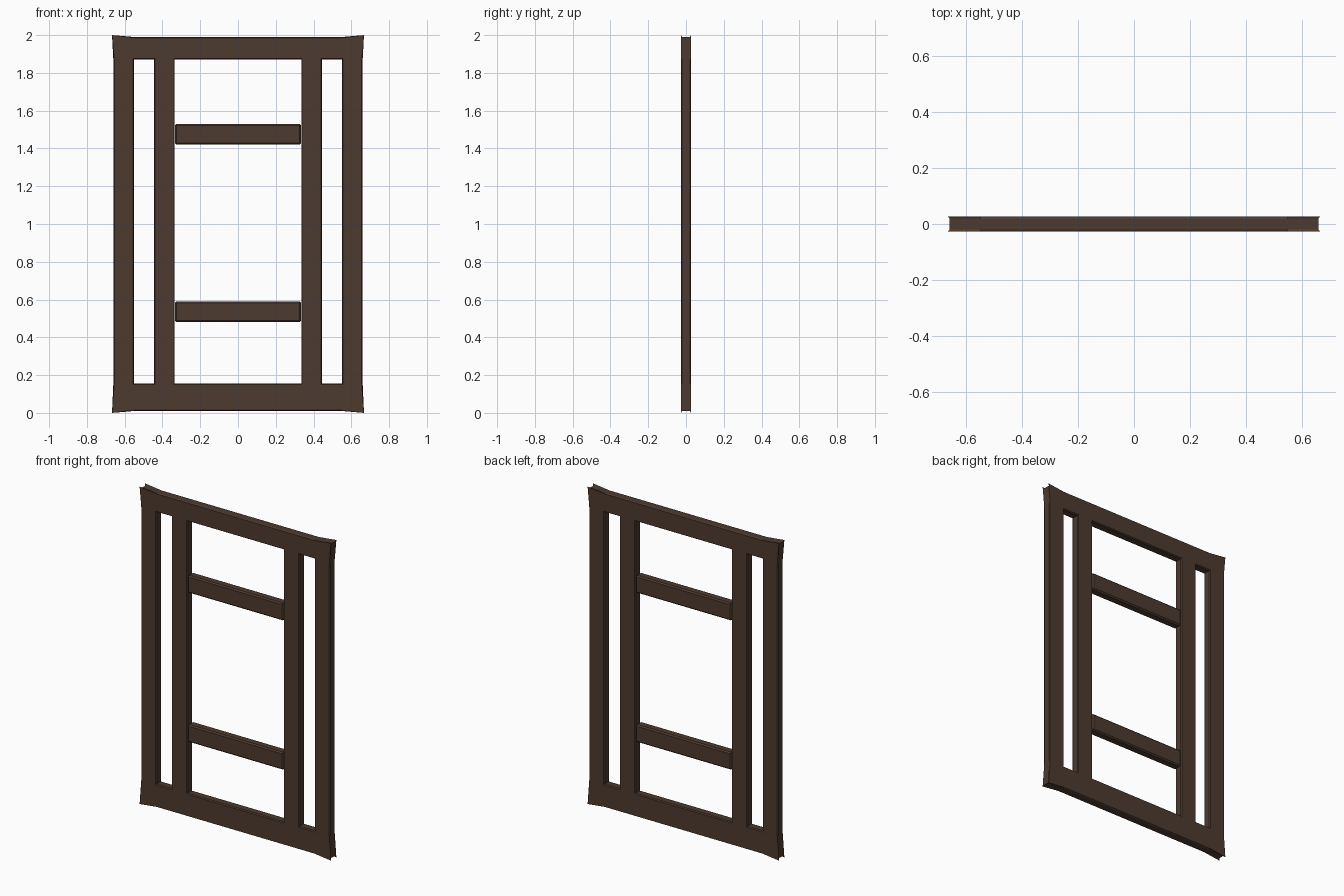
import bpy, bmesh

if "Cube" in bpy.data.objects:
    bpy.data.objects.remove(bpy.data.objects["Cube"])

wood = bpy.data.materials.new("dark_wood")
wood.diffuse_color = (0.075, 0.043, 0.029, 1)
wood.use_nodes = True
wood.node_tree.nodes["Principled BSDF"].inputs["Base Color"].default_value = wood.diffuse_color

XS = [-0.66, -0.55, -0.445, -0.335, 0.335, 0.445, 0.55, 0.66]
ZS = [0.01, 0.155, 1.87, 1.99]
DEPTHS = [-0.027, -0.02, 0.02, 0.027]
NX, NZ = len(XS) - 1, len(ZS) - 1


def solid(i, k):
    return 0 <= i < NX and 0 <= k < NZ and not (k == 1 and i in (1, 3, 5))


def corner(i, k, layer):
    x, z = XS[i], ZS[k]
    face = layer in (0, 3)
    end_x, end_z = i in (0, NX), k in (0, NZ)
    sx = -1 if i == 0 else 1
    sz = -1 if k == 0 else 1
    if face:
        # Flared points on the outer corners, chamfers elsewhere
        if end_x and end_z:
            x, z = sx * 0.667, (0.0 if k == 0 else 2.0)
        else:
            if end_x:
                x -= sx * 0.005
            if end_z:
                z -= sz * 0.004
            if not end_x and not end_z:
                x += -0.005 if i % 2 else 0.005
                z += -0.005 if k == 1 else 0.005
    return (x, DEPTHS[layer], z)


# Outer frame with inner uprights: two pierced faces joined by chamfered walls
bm = bmesh.new()
cache = {}


def vert(i, k, layer):
    key = (i, k, layer)
    if key not in cache:
        cache[key] = bm.verts.new(corner(i, k, layer))
    return cache[key]


for i in range(NX):
    for k in range(NZ):
        if not solid(i, k):
            continue
        loop = [(i, k), (i + 1, k), (i + 1, k + 1), (i, k + 1)]
        bm.faces.new([vert(*p, 0) for p in loop])
        bm.faces.new([vert(*p, 3) for p in reversed(loop)])
        neighbours = [(i, k - 1), (i + 1, k), (i, k + 1), (i - 1, k)]
        for n, other in enumerate(neighbours):
            if not solid(*other):
                a, b = loop[n], loop[(n + 1) % 4]
                for d in range(3):
                    bm.faces.new([vert(*b, d), vert(*a, d),
                                  vert(*a, d + 1), vert(*b, d + 1)])
bmesh.ops.recalc_face_normals(bm, faces=bm.faces)
mesh = bpy.data.meshes.new("frame")
bm.to_mesh(mesh)
bm.free()
mesh.materials.append(wood)
frame = bpy.data.objects.new("frame", mesh)
bpy.context.collection.objects.link(frame)

# Cross rails spanning the centre opening
for name, z in (("lower_rail", 0.535), ("upper_rail", 1.475)):
    bpy.ops.mesh.primitive_cube_add(size=1, location=(0, 0, z))
    rail = bpy.context.object
    rail.name = name
    rail.scale = (0.668, 0.054, 0.11)
    bpy.ops.object.transform_apply(location=False, rotation=False, scale=True)
    bevel = rail.modifiers.new("chamfer", 'BEVEL')
    bevel.width = 0.008
    bevel.segments = 1
    rail.data.materials.append(wood)
